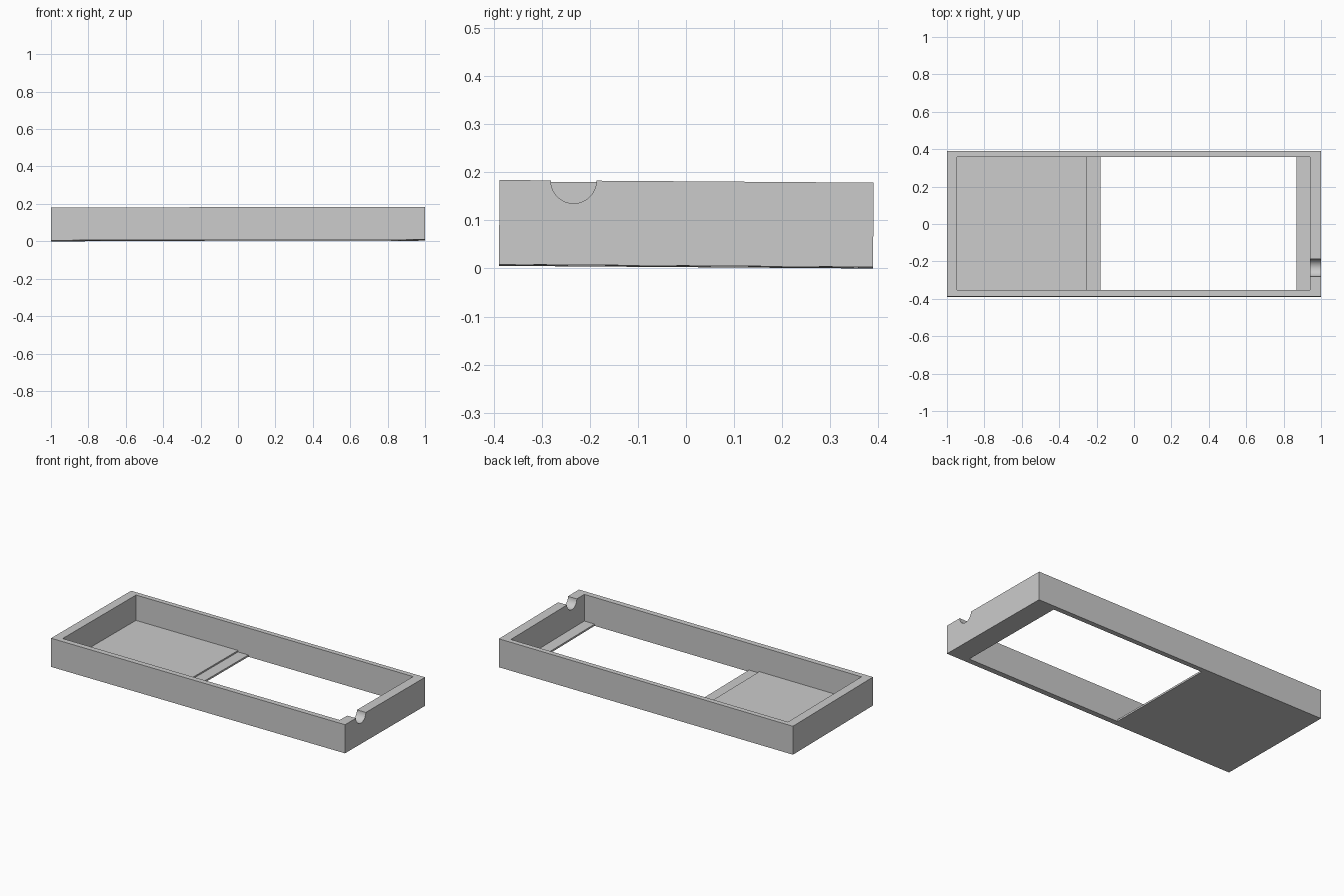
import bpy
import bmesh
from math import pi, cos, sin
from mathutils import Matrix, Vector

cube = bpy.data.objects.get("Cube")
if cube:
    bpy.data.objects.remove(cube, do_unlink=True)

LENGTH, WIDTH, HEIGHT = 2.0, 0.778, 0.1755

# Single plain grey plastic
grey = bpy.data.materials.new("light grey plastic")
grey.use_nodes = True
grey.diffuse_color = (0.6, 0.6, 0.6, 1)
grey.node_tree.nodes["Principled BSDF"].inputs["Base Color"].default_value = (0.6, 0.6, 0.6, 1)


def prism(name, outline, along):
    """Closed solid made by sweeping a planar outline along a vector."""
    bm = bmesh.new()
    face = bm.faces.new([bm.verts.new(p) for p in outline])
    swept = bmesh.ops.extrude_face_region(bm, geom=[face])["geom"]
    verts = [v for v in swept if isinstance(v, bmesh.types.BMVert)]
    bmesh.ops.translate(bm, verts=verts, vec=Vector(along))
    bmesh.ops.recalc_face_normals(bm, faces=bm.faces)
    mesh = bpy.data.meshes.new(name)
    bm.to_mesh(mesh)
    bm.free()
    mesh.materials.append(grey)
    obj = bpy.data.objects.new(name, mesh)
    bpy.context.collection.objects.link(obj)
    return obj


def cut(target, cutter):
    """Subtract the cutter from the target and discard the cutter."""
    cutter.hide_render = True
    bpy.context.view_layer.objects.active = target
    mod = target.modifiers.new("cut", "BOOLEAN")
    mod.operation = "DIFFERENCE"
    mod.solver = "EXACT"
    mod.object = cutter
    bpy.ops.object.modifier_apply(modifier=mod.name)
    bpy.data.objects.remove(cutter, do_unlink=True)


# Outer block of the tray
hx, hy = LENGTH / 2, WIDTH / 2
tray = prism("tray_frame", [(-hx, -hy, 0), (hx, -hy, 0), (hx, hy, 0), (-hx, hy, 0)],
             (0, 0, HEIGHT))

# Hollow: raised floor on one side, low ledges around a through opening
floor, ledge, above, below = 0.02, 0.011, 0.3, -0.1
profile = [(-0.945, above), (-0.945, floor), (-0.25, floor), (-0.25, ledge),
           (-0.18, ledge), (-0.18, below), (0.87, below), (0.87, ledge),
           (0.94, ledge), (0.94, above)]
cut(tray, prism("hollow_cutter", [(x, -0.355, z) for x, z in profile], (0, 0.713, 0)))

# Half-round cable notch in the end wall
steps, radius = 48, 0.0475
ring = [(0.9, -0.235 + radius * cos(2 * pi * i / steps),
         HEIGHT + radius * sin(2 * pi * i / steps)) for i in range(steps)]
cut(tray, prism("notch_cutter", ring, (0.2, 0, 0)))

# The tray rests very slightly tilted
tray.data.transform(Matrix.Rotation(-0.007, 4, "X") @ Matrix.Rotation(-0.0015, 4, "Y"))
lowest = min(v.co.z for v in tray.data.vertices)
tray.data.transform(Matrix.Translation((0, 0, -lowest)))

# Smooth notch, crisp edges elsewhere
bpy.ops.object.select_all(action="DESELECT")
tray.select_set(True)
bpy.context.view_layer.objects.active = tray
bpy.ops.object.shade_smooth_by_angle(angle=0.5)
